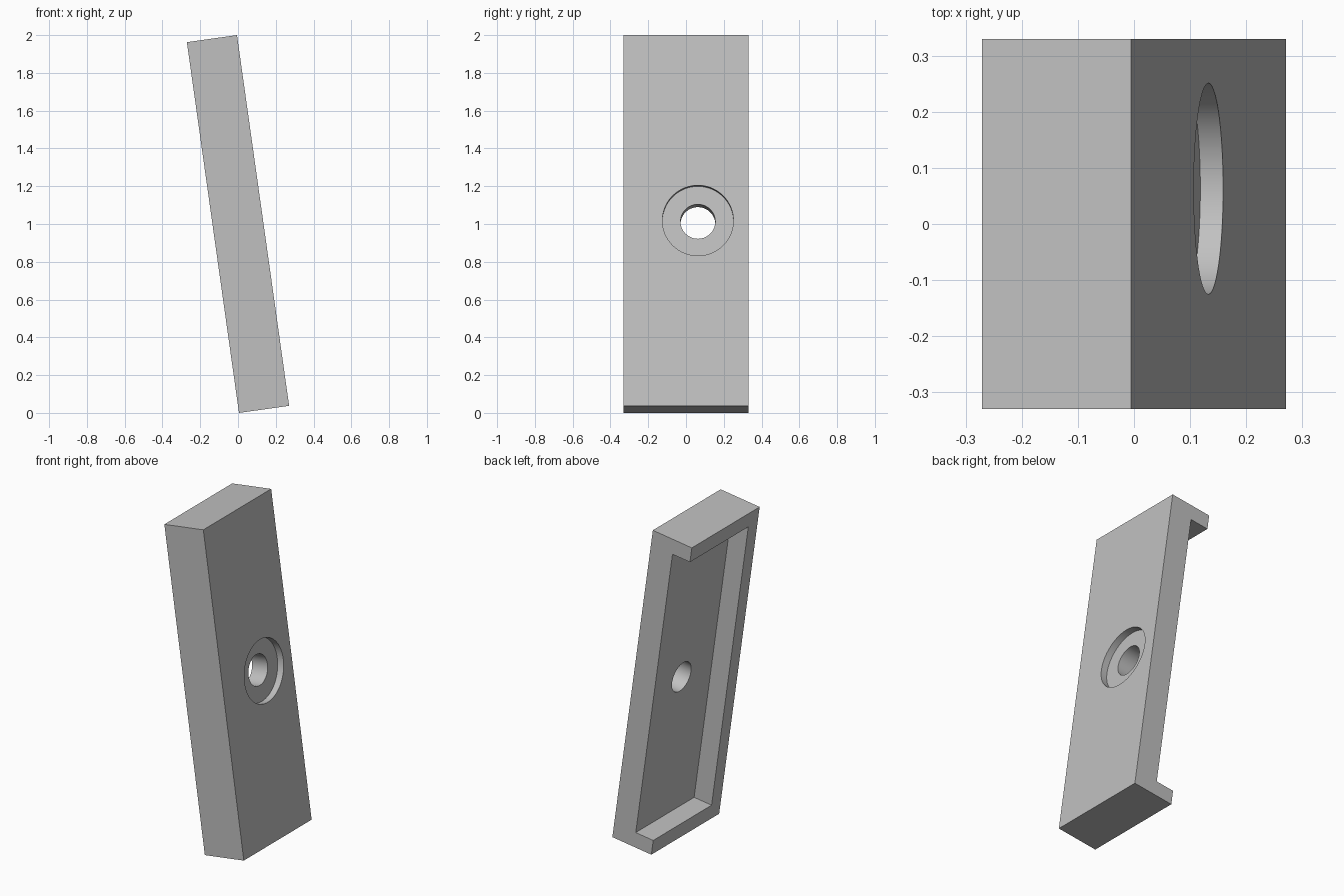
import bpy
from math import radians, pi
from mathutils import Matrix

cube = bpy.data.objects.get("Cube")
if cube:
    bpy.data.objects.remove(cube, do_unlink=True)

THICK, WIDTH, LENGTH = 0.268, 0.66, 1.982
PLATE, RIM = 0.148, 0.092
HOLE_Y, HOLE_R, BORE_R, BORE_DEPTH = 0.063, 0.092, 0.188, 0.041


def box(name, low, high):
    """Box spanning two opposite corners."""
    bpy.ops.mesh.primitive_cube_add(size=1)
    obj = bpy.context.object
    obj.name = name
    size = Matrix.Diagonal([h - l for l, h in zip(low, high)] + [1])
    centre = Matrix.Translation([(l + h) / 2 for l, h in zip(low, high)])
    obj.data.transform(centre @ size)
    return obj


def drill(name, radius, x0, x1):
    """Round cutter running across the thickness."""
    bpy.ops.mesh.primitive_cylinder_add(vertices=96, radius=radius, depth=x1 - x0)
    obj = bpy.context.object
    obj.name = name
    obj.data.transform(Matrix.Translation(((x0 + x1) / 2, HOLE_Y, 0)) @ Matrix.Rotation(pi / 2, 4, 'Y'))
    return obj


def cut(target, cutter):
    mod = target.modifiers.new(cutter.name, 'BOOLEAN')
    mod.operation = 'DIFFERENCE'
    mod.solver = 'EXACT'
    mod.object = cutter
    bpy.context.view_layer.objects.active = target
    bpy.ops.object.modifier_apply(modifier=mod.name)
    bpy.data.objects.remove(cutter, do_unlink=True)


# Solid block
hx, hy, hz = THICK / 2, WIDTH / 2, LENGTH / 2
body = box("recessed_plate", (-hx, -hy, -hz), (hx, hy, hz))

# Recess with rims on three sides, open at the back
cut(body, box("recess_cutter", (-hx - 0.1, -hy + RIM, -hz + RIM),
              (hx - PLATE, hy + 0.1, hz - RIM)))

# Counterbored through hole
cut(body, drill("counterbore_cutter", BORE_R, hx - BORE_DEPTH, hx + 0.1))
cut(body, drill("hole_cutter", HOLE_R, -hx - 0.1, hx + 0.1))

# Grey finish
grey = bpy.data.materials.new("plain_grey")
grey.use_nodes = True
colour = (0.53, 0.53, 0.53, 1)
grey.diffuse_color = colour
grey.node_tree.nodes["Principled BSDF"].inputs["Base Color"].default_value = colour
body.data.materials.clear()
body.data.materials.append(grey)

# Smooth hole walls, crisp edges, then lean the plate
bpy.ops.object.select_all(action='DESELECT')
body.select_set(True)
bpy.context.view_layer.objects.active = body
bpy.ops.object.shade_smooth_by_angle(angle=radians(30))
body.rotation_euler.y = radians(-8)
body.location.z = 1
